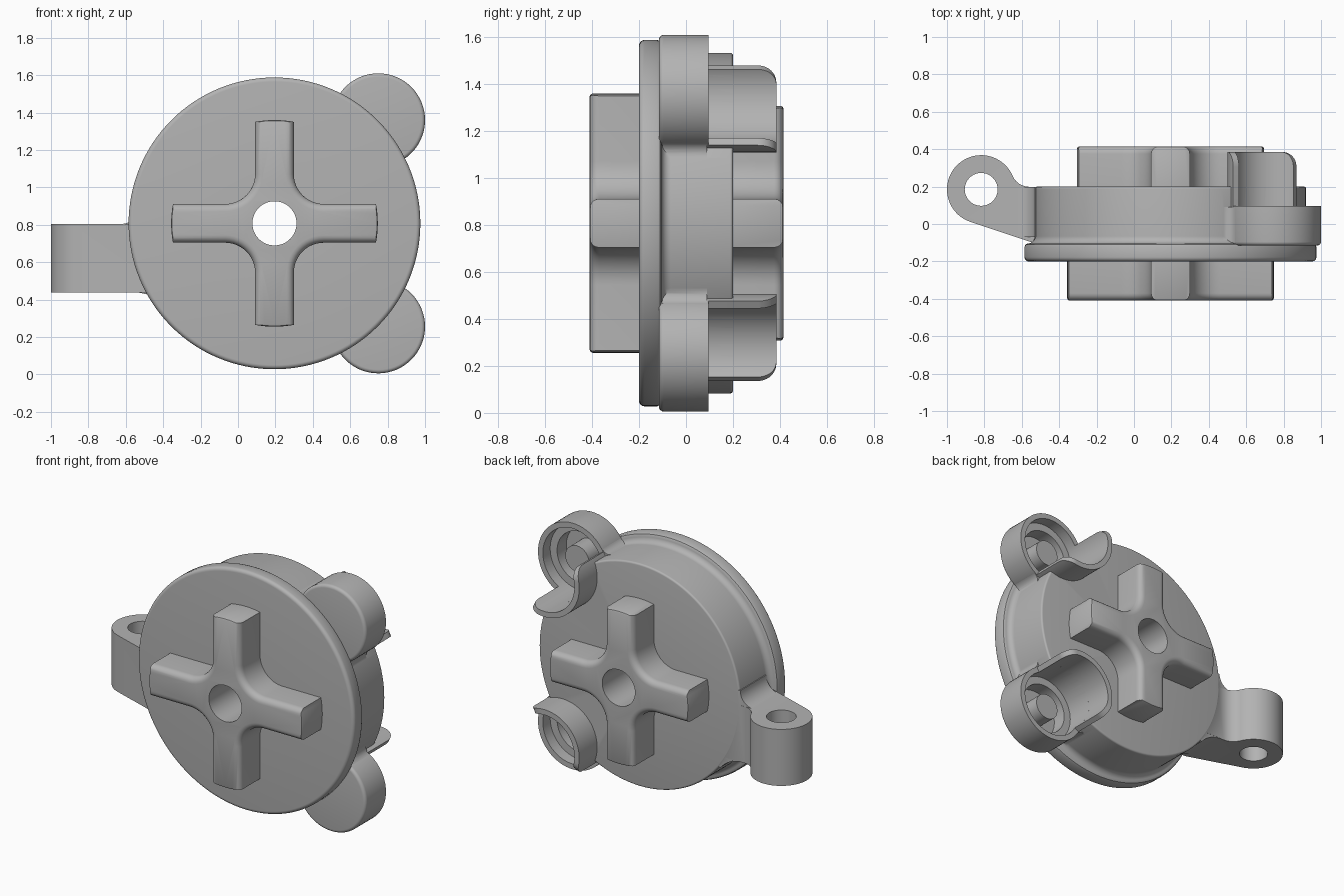
import bpy, bmesh
from math import sin, cos, pi, radians, sqrt
from mathutils import Vector, Matrix

cube = bpy.data.objects.get("Cube")
if cube:
    bpy.data.objects.remove(cube, do_unlink=True)

grey = bpy.data.materials.new("plain grey")
grey.use_nodes = True
grey.diffuse_color = (0.45, 0.45, 0.45, 1)
grey.node_tree.nodes["Principled BSDF"].inputs["Base Color"].default_value = grey.diffuse_color

HUB = Vector((0.195, 0.808))                       # disc centre in x, z
SOCKETS = {"upper": Vector((0.75, 1.36)), "lower": Vector((0.75, 0.256))}
BODY_R, CUP_R, BORE_R = 0.725, 0.25, 0.215
CUP_BACK = 0.095


def finish(name, bm):
    bmesh.ops.remove_doubles(bm, verts=bm.verts, dist=1e-5)
    bmesh.ops.recalc_face_normals(bm, faces=bm.faces)
    mesh = bpy.data.meshes.new(name)
    bm.to_mesh(mesh)
    bm.free()
    mesh.materials.append(grey)
    obj = bpy.data.objects.new(name, mesh)
    bpy.context.collection.objects.link(obj)
    return obj


def arc(c, r, a0, a1, n):
    angles = [radians(a0 + (a1 - a0) * i / n) for i in range(n + 1)]
    return [Vector((c[0] + r * cos(a), c[1] + r * sin(a))) for a in angles]


def prism(name, pts, lo, hi, axis="y", round_outer=0):
    """Extrude a flat outline along y (outline in x, z) or z (outline in x, y)."""
    place = (lambda p, t: (p[0], t, p[1])) if axis == "y" else (lambda p, t: (p[0], p[1], t))
    bm = bmesh.new()
    rings = [[bm.verts.new(place(p, t)) for p in pts] for t in (lo, hi)]
    for ring in rings:
        bm.faces.new(ring)
    for i in range(len(pts)):
        j = (i + 1) % len(pts)
        bm.faces.new((rings[0][i], rings[0][j], rings[1][j], rings[1][i]))
    bmesh.ops.recalc_face_normals(bm, faces=bm.faces)
    if round_outer:
        rim = [e for e in bm.edges if all(v in rings[1] for v in e.verts)]
        bmesh.ops.bevel(bm, geom=rim, offset=round_outer, segments=5, profile=0.5, affect="EDGES")
    return finish(name, bm)


def lathe(name, profile, c, steps=64):
    """Turn a list of (radius, y) points around the y axis through c."""
    bm = bmesh.new()
    vs = [bm.verts.new((c[0] + r, y, c[1])) for r, y in profile]
    es = [bm.edges.new(pair) for pair in zip(vs, vs[1:])]
    bmesh.ops.spin(bm, geom=vs + es, cent=(c[0], 0, c[1]), axis=(0, 1, 0),
                   angle=2 * pi, steps=steps)
    return finish(name, bm)


def rod(name, r, lo, hi, c, steps=64):
    return lathe(name, [(0, lo), (r, lo), (r, hi), (0, hi)], c, steps)


def combine(obj, other, operation):
    mod = obj.modifiers.new(operation.lower(), "BOOLEAN")
    mod.operation, mod.object, mod.solver = operation, other, "EXACT"
    bpy.context.view_layer.objects.active = obj
    bpy.ops.object.modifier_apply(modifier=mod.name)
    bpy.data.objects.remove(other, do_unlink=True)


def blend_web(c1, r1, c2, r2, f, side):
    """Outline filling the corner between two circles with a concave arc."""
    d = (c2 - c1).length
    u = (c2 - c1) / d
    a = (d * d + (r1 + f) ** 2 - (r2 + f) ** 2) / (2 * d)
    h = sqrt((r1 + f) ** 2 - a * a)
    fc = c1 + u * a + side * h * Vector((-u.y, u.x))
    d1, d2 = (c1 - fc).normalized(), (c2 - fc).normalized()
    curve = [fc + f * d1.lerp(d2, i / 8).normalized() for i in range(9)]
    return [c1 + u * a + (fc - c1 - u * a) * 0.5] + curve


# Round body with a wider front flange and a coved step
cove = [(p.x, p.y) for p in arc((0.765, -0.065), 0.04, 270, 180, 8)]
flange_edge = [(p.x, p.y) for p in arc((0.757, -0.177), 0.023, 270, 360, 6)]
back_edge = [(p.x, p.y) for p in arc((BODY_R - 0.012, 0.188), 0.012, 0, 90, 4)]
body = lathe("disc_body", [(0, -0.2)] + flange_edge + [(0.78, -0.122), (0.775, -0.11)]
             + cove + back_edge + [(0, 0.2)], HUB, 128)

# Side lug with its neck
LUG = (-0.817, 0.185)
lug_outline = (arc(LUG, 0.183, 252, 23.5, 40) + arc((-0.56, 0.296), 0.097, 203.5, 270, 10)
               + [(-0.3, 0.199), (-0.3, -0.11), (-0.51, -0.11)])
combine(body, prism("lug", lug_outline, 0.437, 0.805, "z"), "UNION")
upper_web = arc((-0.625, 0.9), 0.0955, 270, 360, 8) + [(-0.45, 0.9), (-0.45, 0.78), (-0.625, 0.78)]
lower_web = [(-0.53, 0.4375), (-0.47, 0.425), (-0.42, 0.395), (-0.385, 0.36),
             (-0.3, 0.4), (-0.3, 0.5), (-0.53, 0.5)]
for web in (upper_web, lower_web):
    combine(body, prism("lug_web", web, -0.07, 0.198), "UNION")
combine(body, prism("lug_hole", arc(LUG, 0.088, 0, 351, 39), 0.3, 1, "z"), "DIFFERENCE")

# Two round sockets, blended into the body
for c in SOCKETS.values():
    nose = [(p.x, p.y) for p in arc((CUP_R - 0.02, -0.095), 0.02, 270, 360, 5)]
    cup = lathe("socket_cup", [(0, -0.115)] + nose + [(CUP_R, CUP_BACK), (0, CUP_BACK)], c)
    combine(body, cup, "UNION")
    for side in (-1, 1):
        web = blend_web(HUB, BODY_R, c, CUP_R, 0.05, side)
        combine(body, prism("socket_web", web, -0.1, 0.09), "UNION")

# Stepped socket bores and the hole through the hub
for c in SOCKETS.values():
    combine(body, lathe("bore", [(0, -0.075), (0.165, -0.075), (0.165, 0.02), (BORE_R, 0.02),
                                 (BORE_R, 0.5), (0, 0.5)], c), "DIFFERENCE")
combine(body, rod("hub_hole", 0.118, -0.6, 0.6, HUB), "DIFFERENCE")
parts = [body]

# Cross-shaped drive on each face
def cross(name, base, tip, reach):
    w, f = 0.1035, 0.16
    quarter = [Vector((0.75, w))] + arc((w + f, w + f), f, 270, 180, 12) + [Vector((w, 0.75))]
    outline = [HUB + Matrix.Rotation(k * pi / 2, 2) @ p for k in range(4) for p in quarter]
    obj = prism(name, outline, base, tip, "y", 0.04)
    s = 0.012 if tip > base else -0.012
    limit = lathe("limit", [(0, base - s), (reach, base - s), (reach, tip - s),
                            (reach - 0.004, tip - s / 3), (reach - 0.012, tip), (0, tip + s)], HUB, 128)
    combine(obj, limit, "INTERSECT")
    combine(obj, rod("hub_hole", 0.118, -0.6, 0.6, HUB), "DIFFERENCE")
    return obj

parts.append(cross("front_cross", -0.19, -0.41, 0.5525))
parts.append(cross("back_cross", 0.19, 0.415, 0.5))

# Curved guard plate, its free corners rounded, and centre peg in each socket
def guard(name, c, n=48):
    toward = HUB - c
    mid, half, corner = Vector((1, 0)).angle_signed(toward), radians(73.5), 0.08
    bm, rows = bmesh.new(), []
    for i in range(n + 1):
        t = -half * cos(pi * i / n)
        s = min((half - abs(t)) * CUP_R, corner)
        top = 0.385 - corner + sqrt(max(corner ** 2 - (corner - s) ** 2, 0))
        d = Vector((cos(t - mid), sin(t - mid)))
        rows.append([bm.verts.new((c.x + r * d.x, y, c.y + r * d.y))
                     for r, y in ((BORE_R, 0.08), (CUP_R, 0.08), (CUP_R, top), (BORE_R, top))])
    for a, b in zip(rows, rows[1:]):
        for k in range(4):
            m = (k + 1) % 4
            bm.faces.new((a[k], a[m], b[m], b[k]))
    bm.faces.new(rows[0])
    bm.faces.new(rows[-1])
    return finish(name, bm)

for label, c in SOCKETS.items():
    parts.append(guard(label + "_guard", c))
    parts.append(rod(label + "_peg", 0.085, -0.08, 0.05, c, 40))

# Smooth shading with crisp edges
bpy.ops.object.select_all(action="DESELECT")
for obj in parts:
    obj.select_set(True)
bpy.context.view_layer.objects.active = body
bpy.ops.object.shade_smooth_by_angle(angle=radians(35))
